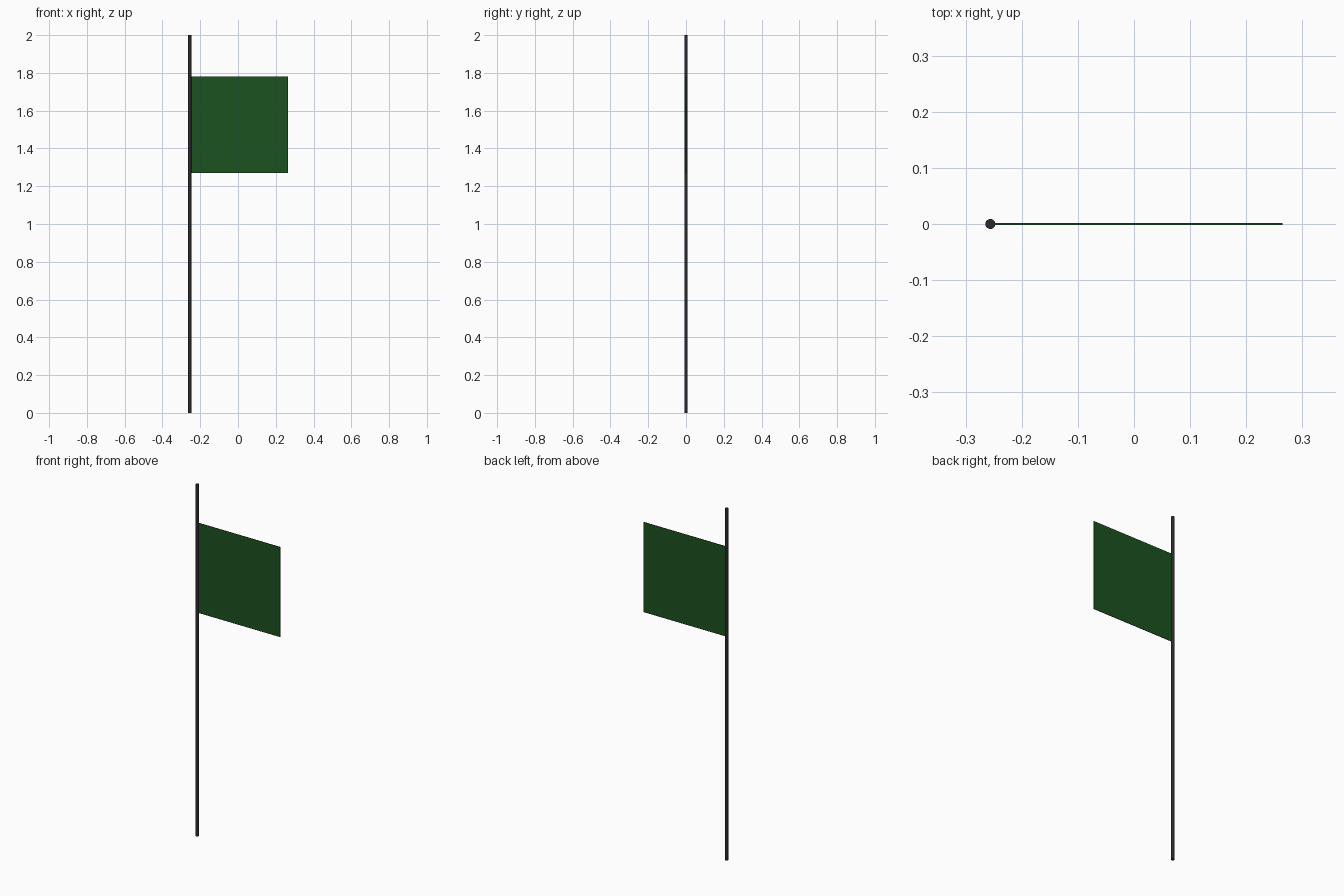
import bpy

if "Cube" in bpy.data.objects:
    bpy.data.objects.remove(bpy.data.objects["Cube"])


def paint(obj, name, color):
    mat = bpy.data.materials.new(name)
    mat.diffuse_color = color
    mat.use_nodes = True
    mat.node_tree.nodes["Principled BSDF"].inputs["Base Color"].default_value = mat.diffuse_color
    obj.data.materials.append(mat)


POLE_X, POLE_R = -0.256, 0.009
FLAG_X0, FLAG_X1 = -0.249, 0.265
FLAG_Z0, FLAG_Z1 = 1.27, 1.782

# Upright round pole
bpy.ops.mesh.primitive_cylinder_add(vertices=16, radius=POLE_R, depth=2,
                                    location=(POLE_X, 0, 1))
pole = bpy.context.object
pole.name = "pole"
bpy.ops.object.shade_smooth_by_angle()
paint(pole, "dark_metal", (0.025, 0.022, 0.025, 1))

# Thin square flag panel
bpy.ops.mesh.primitive_cube_add(
    size=1, location=((FLAG_X0 + FLAG_X1) / 2, 0, (FLAG_Z0 + FLAG_Z1) / 2))
flag = bpy.context.object
flag.name = "flag"
flag.scale = (FLAG_X1 - FLAG_X0, 0.003, FLAG_Z1 - FLAG_Z0)
bpy.ops.object.transform_apply(location=False, rotation=False, scale=True)
paint(flag, "green_cloth", (0.012, 0.085, 0.014, 1))
